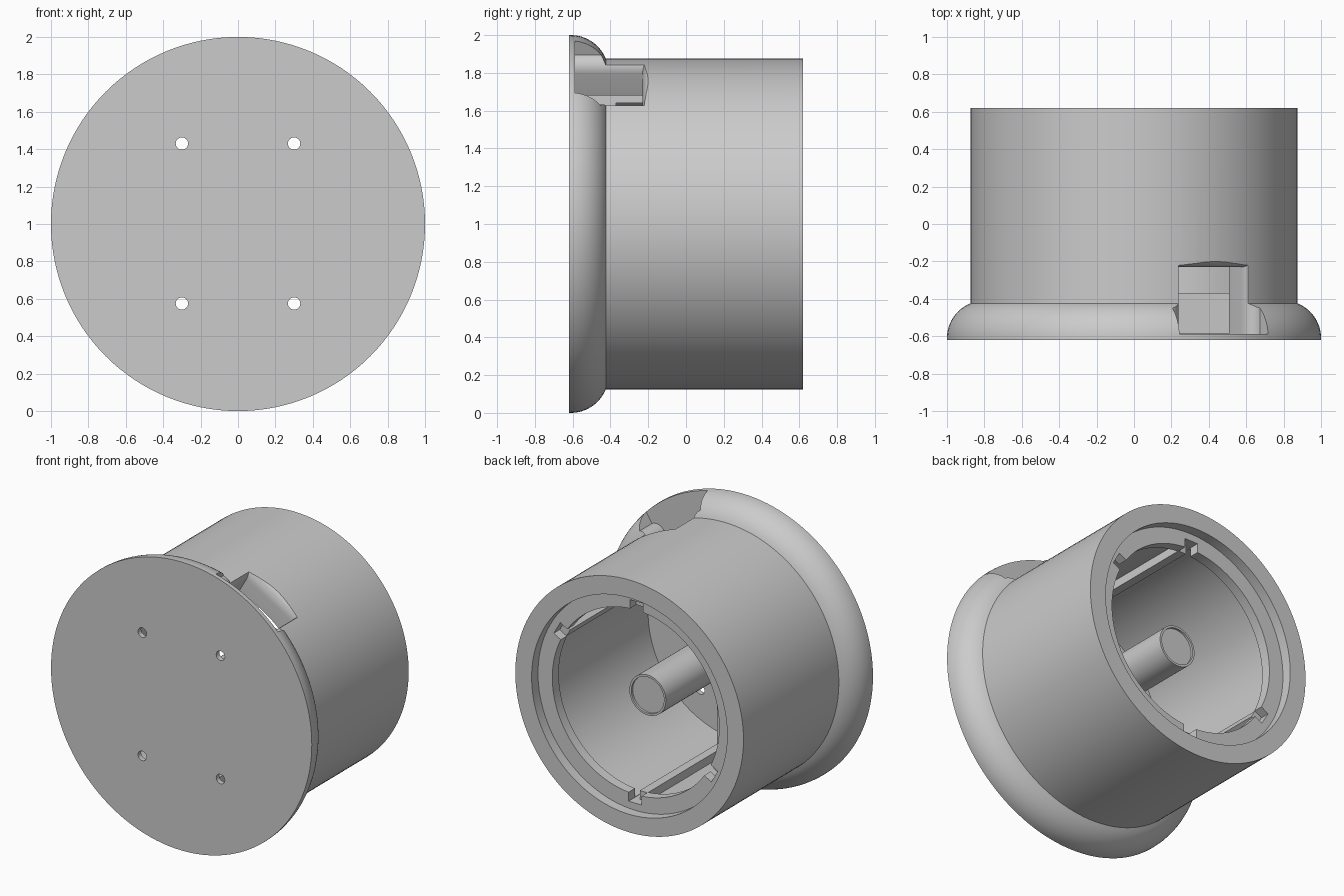
import bpy, bmesh, math
from mathutils import Vector, Matrix

cube = bpy.data.objects.get("Cube")
if cube:
    bpy.data.objects.remove(cube, do_unlink=True)

grey = bpy.data.materials.new("plain grey")
grey.use_nodes = True
grey.diffuse_color = (0.6, 0.6, 0.6, 1)
grey.node_tree.nodes["Principled BSDF"].inputs["Base Color"].default_value = (0.6, 0.6, 0.6, 1)

CENTRE = Vector((0, 0, 1))
FLOOR = -0.585
SPOKES = [math.radians(a) for a in (30, 90, 210, 270)]


def finish(name, bm):
    bmesh.ops.remove_doubles(bm, verts=bm.verts, dist=1e-5)
    bmesh.ops.recalc_face_normals(bm, faces=bm.faces)
    mesh = bpy.data.meshes.new(name)
    bm.to_mesh(mesh)
    bm.free()
    mesh.materials.append(grey)
    ob = bpy.data.objects.new(name, mesh)
    bpy.context.collection.objects.link(ob)
    return ob


def lathe(name, profile, steps=128, at=(0, 0)):
    """Turn (radius, y) points about an axis along y."""
    bm = bmesh.new()
    vs = [bm.verts.new((r, y, 0)) for r, y in profile]
    es = [bm.edges.new(p) for p in zip(vs, vs[1:])]
    bmesh.ops.spin(bm, geom=vs + es, cent=(0, 0, 0), axis=(0, 1, 0),
                   angle=math.tau, steps=steps, use_merge=True)
    bm.transform(Matrix.Translation(CENTRE + Vector((at[0], 0, at[1]))))
    return finish(name, bm)


def radial_loft(name, angle, sections):
    """Join rectangles (radius, low side, high side, y0, y1) along a radial direction."""
    out = Vector((math.cos(angle), 0, math.sin(angle)))
    side = Vector((-math.sin(angle), 0, math.cos(angle)))
    bm = bmesh.new()
    rings = []
    for r, a, b, y0, y1 in sections:
        corners = ((a, y0), (b, y0), (b, y1), (a, y1))
        rings.append([bm.verts.new(CENTRE + out * r + side * s + Vector((0, y, 0)))
                      for s, y in corners])
    for lo, hi in zip(rings, rings[1:]):
        for i in range(4):
            j = (i + 1) % 4
            bm.faces.new((lo[i], lo[j], hi[j], hi[i]))
    bm.faces.new(rings[0])
    bm.faces.new(rings[-1])
    return finish(name, bm)


def cut(target, cutter):
    cutter.hide_render = True
    mod = target.modifiers.new("cut", 'BOOLEAN')
    mod.operation = 'DIFFERENCE'
    mod.solver = 'EXACT'
    mod.object = cutter
    bpy.context.view_layer.objects.active = target
    bpy.ops.object.modifier_apply(modifier=mod.name)
    bpy.data.objects.remove(cutter, do_unlink=True)


# Cup: rounded flange, tube, stepped mouth with a lip, hollow inside
rim = []
end = math.acos(0.075 / 0.2)
for i in range(13):
    a = end * i / 12
    rim.append((0.8 + 0.2 * math.cos(a), -0.61 + 0.2 * math.sin(a)))
profile = [(0, -0.62), (1, -0.62)] + rim + [
    (0.875, 0.62), (0.75, 0.62), (0.75, 0.55), (0.64, 0.55),
    (0.64, 0.48), (0.70, 0.48), (0.70, FLOOR), (0, FLOOR)]
cup = lathe("cup_body", profile)

# Side slot with flared edges
slot = [(0.6, -0.2, 0.2, -0.588, -0.23)]
for i in range(7):
    a = math.pi / 2 * i / 6
    f = 1 - math.cos(a)
    w = 0.2 + 0.07 * f
    slot.append((0.8 + 0.078 * math.sin(a), -w, w, -0.588, -0.23 + 0.04 * f))
slot.append((1.1, -0.28, 0.28, -0.588, -0.19))
cut(cup, radial_loft("slot_cutter", math.radians(60), slot))

# Screw holes
for x in (-0.3, 0.3):
    for z in (-0.425, 0.43):
        cut(cup, lathe("hole_cutter", [(0, -0.8), (0.033, -0.8), (0.033, -0.4), (0, -0.4)],
                       24, (x, z)))

# Notches through the lip
for a in SPOKES:
    cut(cup, radial_loft("notch_cutter", a, [(0.55, -0.045, 0.055, 0.4, 0.6),
                                             (0.70, -0.045, 0.055, 0.4, 0.6)]))

# Centre post with a shallow dished end
post = lathe("centre_post", [(0, -0.6), (0.14, -0.6), (0.14, 0.42), (0.125, 0.42),
                             (0.125, 0.405), (0, 0.405)], 64)

# Floor spokes and the wall ribs that rise from them
ribs = []
for i, a in enumerate(SPOKES):
    ribs.append(radial_loft(f"floor_spoke_{i + 1}", a, [
        (0.1, -0.04, 0.02, -0.6, -0.37), (0.705, -0.04, 0.02, -0.6, -0.37)]))
    ribs.append(radial_loft(f"wall_rib_{i + 1}", a, [
        (0.64, -0.045, 0.015, -0.6, 0.485), (0.71, -0.045, 0.015, -0.6, 0.485)]))

# Smooth round surfaces, keep edges crisp
bpy.ops.object.select_all(action='DESELECT')
for ob in (cup, post):
    ob.select_set(True)
    bpy.context.view_layer.objects.active = ob
bpy.ops.object.shade_smooth_by_angle(angle=math.radians(30))
